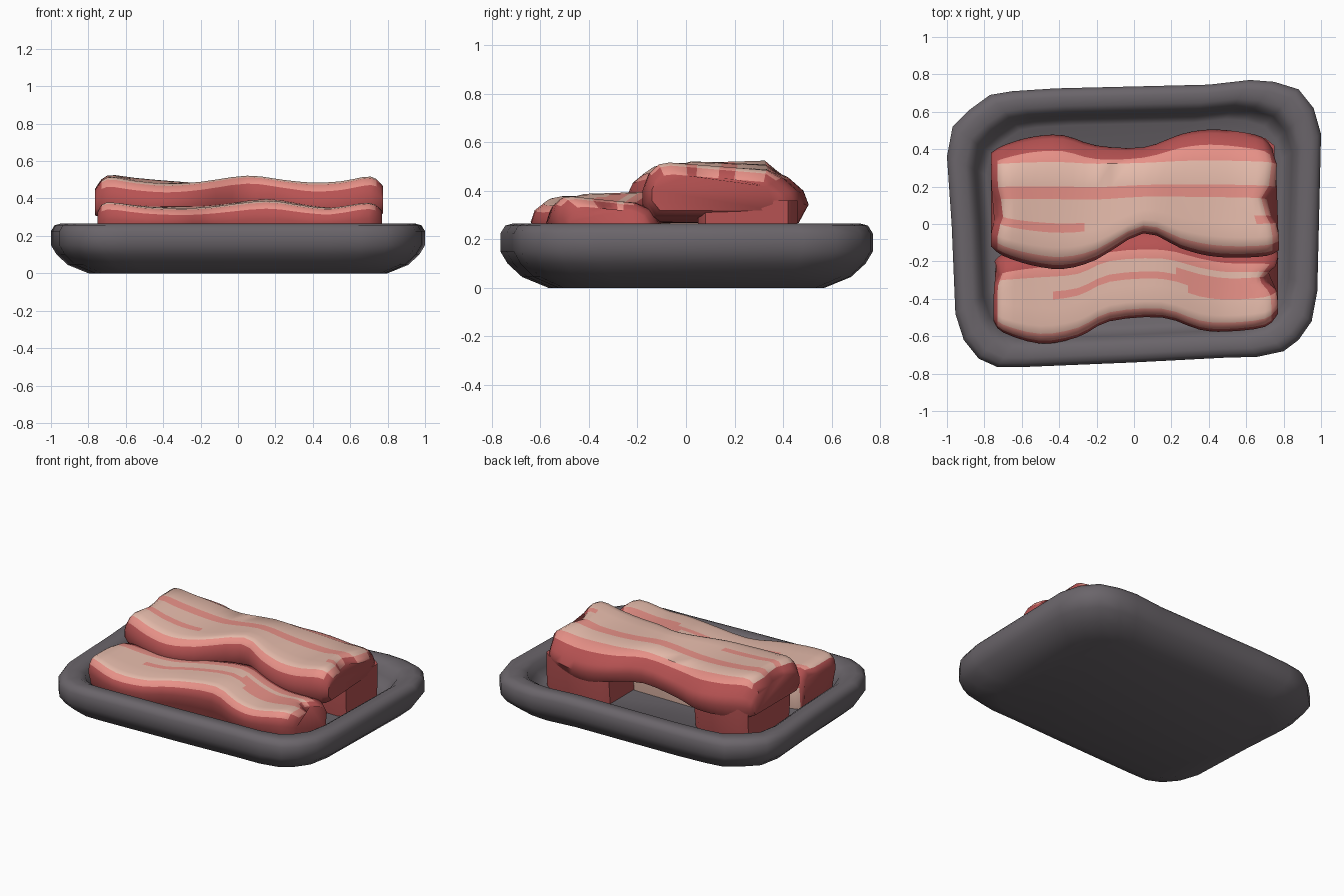
import bpy, bmesh, math

if "Cube" in bpy.data.objects:
    bpy.data.objects.remove(bpy.data.objects["Cube"])


def mat(name, rgb):
    m = bpy.data.materials.new(name)
    m.diffuse_color = (*rgb, 1)
    m.use_nodes = True
    m.node_tree.nodes["Principled BSDF"].inputs["Base Color"].default_value = m.diffuse_color
    return m


GREY = mat("tray grey", (0.145, 0.13, 0.145))
MEAT = [mat("lean red", (0.47, 0.085, 0.085)),
        mat("pink meat", (0.82, 0.29, 0.25)),
        mat("pale fat", (0.79, 0.50, 0.41))]
R, P, F = 0, 1, 2


def finish(bm, name, mats, angle):
    bmesh.ops.recalc_face_normals(bm, faces=bm.faces)
    me = bpy.data.meshes.new(name)
    bm.to_mesh(me)
    bm.free()
    for m in mats:
        me.materials.append(m)
    ob = bpy.data.objects.new(name, me)
    bpy.context.collection.objects.link(ob)
    bpy.ops.object.select_all(action='DESELECT')
    ob.select_set(True)
    bpy.context.view_layer.objects.active = ob
    bpy.ops.object.shade_smooth_by_angle(angle=math.radians(angle))
    return ob


# tray: slightly crooked rounded outline swept through a lip profile
outline = [(-.65, .71), (-.42, .725), (.4, .745), (.62, .77), (.75, .76), (.88, .72),
           (.96, .62), (1, .48), (.98, -.36), (.95, -.52), (.88, -.62), (.8, -.68),
           (.66, -.71), (.48, -.715), (0, -.74), (-.6, -.765), (-.73, -.765),
           (-.83, -.72), (-.91, -.62), (-.955, -.48), (-.975, 0), (-1, .36),
           (-.97, .52), (-.88, .61), (-.77, .69)]
profile = [(.2, 0), (.09, .045), (.03, .1), (0, .15), (0, .225), (.02, .257), (.05, .265),
           (.1, .263), (.135, .24), (.155, .19), (.18, .15), (.21, .13)]
bm = bmesh.new()
rings = [[bm.verts.new((x * (1 - i), y * (1 - i / .77), z)) for x, y in outline]
         for i, z in profile]
n = len(outline)
for a, b in zip(rings, rings[1:]):
    for k in range(n):
        bm.faces.new((a[k], a[(k + 1) % n], b[(k + 1) % n], b[k]))
bm.faces.new(rings[0])
bm.faces.new(rings[-1])
finish(bm, "tray", [GREY], 50)


def resample(st, per=3):
    """Catmull-Rom through the stations."""
    out = []
    for i in range(len(st) - 1):
        p0, p1, p2, p3 = st[max(i - 1, 0)], st[i], st[i + 1], st[min(i + 2, len(st) - 1)]
        for k in range(per):
            t = k / per
            out.append([.5 * (2 * b + (c - a) * t + (2 * a - 5 * b + 4 * c - d) * t * t
                              + (3 * b - a - 3 * c + d) * t ** 3)
                        for a, b, c, d in zip(p0, p1, p2, p3)])
    return out + [list(st[-1])]


def slab(name, stations, rows, notches=(), per=3, cap=R):
    """Loft along x. Station: x, y front, y back, z top front, z top back, z bottom.
    Row: fraction across, fraction up, material (or rule of x), optional fixed y.
    Notch: side, fraction across, depth."""
    bm = bmesh.new()
    st = resample(stations, per)
    rings = []
    for x, yf, yb, zf, zk, z0 in st:
        ring = []
        for s, t, _, *fixed in rows:
            if fixed:  # stripe edges run nearly straight
                s = .25 * s + .75 * (fixed[0] - yf) / (yb - yf)
            dx = 0
            for side, c, depth in notches:
                if x * side > .55:
                    dx -= side * depth * math.exp(-((s - c) / .14) ** 2) * (x * side - .55) / .2
            zt = zf + (zk - zf) * s
            ring.append(bm.verts.new((x + dx, yf + (yb - yf) * s, z0 + (zt - z0) * t)))
        rings.append(ring)
    m = len(rows)
    for i in range(len(rings) - 1):
        xm = (st[i][0] + st[i + 1][0]) / 2
        for k in range(m):
            j = (k + 1) % m
            f = bm.faces.new((rings[i][k], rings[i][j], rings[i + 1][j], rings[i + 1][k]))
            c = rows[k][2]
            f.material_index = c(xm) if callable(c) else c
            # lean meat wraps over the rounded ends
            if per > 1 and abs(xm) > .735:
                f.material_index = P if xm > 0 and c == F else R
    for ring in (rings[0], rings[-1]):
        bm.faces.new(ring).material_index = cap
    return finish(bm, name, MEAT, 50)


# upper rasher, lying across the back
slab("upper_bacon", [
    (-.765, -.12, .38, .45, .45, .31), (-.7, -.17, .42, .51, .525, .29),
    (-.55, -.22, .465, .49, .515, .28), (-.38, -.24, .475, .475, .5, .28),
    (-.2, -.19, .42, .49, .485, .29), (.05, -.05, .41, .525, .505, .32),
    (.25, -.13, .48, .5, .49, .3), (.4, -.17, .505, .485, .485, .27),
    (.55, -.18, .495, .495, .475, .27), (.71, -.17, .465, .525, .475, .29),
    (.775, -.14, .4, .475, .43, .32)],
    [(.06, 0, R), (0, .25, R), (0, .55, R), (.03, .78, P), (.09, .95, F), (.16, 1, F),
     (.27, 1, lambda x: P if x < -.26 or x > .65 else F), (.34, 1, F), (.53, 1, P, .13),
     (.62, 1, F, .2), (.80, 1, P, .33), (.88, .85, R), (.97, .6, R), (1, .35, R),
     (.94, 0, R)],
    notches=((1, .45, .07), (1, 1, .03), (-1, .4, .04)))

# lower rasher, along the front
slab("front_bacon", [
    (-.75, -.52, -.2, .33, .33, .15), (-.7, -.58, -.16, .38, .375, .12),
    (-.5, -.64, -.11, .355, .36, .12), (-.3, -.605, -.1, .345, .36, .12),
    (-.13, -.52, -.04, .355, .365, .12), (.15, -.5, -.03, .385, .4, .12),
    (.35, -.565, -.07, .36, .37, .12), (.5, -.575, -.1, .35, .35, .12),
    (.7, -.55, -.11, .385, .34, .12), (.77, -.48, -.15, .34, .31, .15)],
    [(.12, 0, R), (.06, .35, R), (0, .65, R), (.03, .85, P), (.1, .97, F), (.18, 1, F),
     (.36, 1, lambda x: P if x > .3 else F), (.44, 1, lambda x: P if x > -.4 else F),
     (.52, 1, lambda x: P if x > .2 else F), (.6, 1, F), (.67, 1, P), (.77, 1, R),
     (.92, .9, R), (1, .65, F), (.95, 0, F)],
    notches=((1, .58, .07), (-1, .8, .03)))

# folded ends that carry the upper rasher, and the fat fold between them
box = [(.03, 0), (0, .5), (0, 1), (.5, 1), (1, 1), (1, .5), (.97, 0)]
for name, x0, x1, yf, yb, z, c in (("left_fold", -.73, -.33, -.1, .42, .36, R),
                                   ("right_fold", .28, .75, .05, .46, .36, R),
                                   ("middle_fold", -.36, .32, -.1, .17, .3, F)):
    slab(name, [(x0, yf + .03, yb - .04, z, z, .12), (x0 + .05, yf, yb, z, z, .12),
                (x1 - .05, yf, yb, z, z, .12), (x1, yf + .03, yb - .04, z, z, .12)],
         [(s, t, c) for s, t in box], per=1, cap=c)
